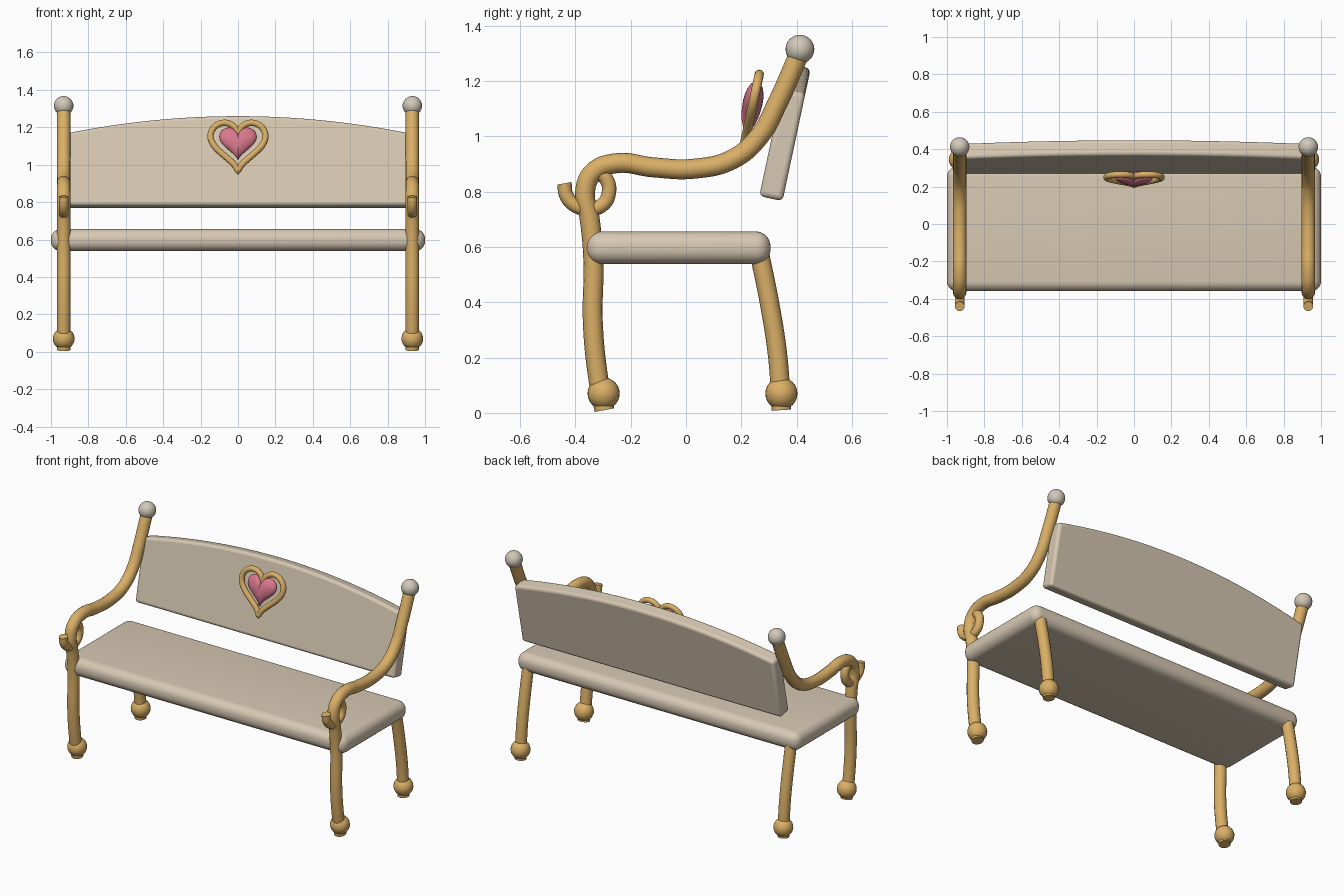
import bpy, bmesh
from math import sin, cos, pi, sqrt, radians
from mathutils import Matrix, Vector

cube = bpy.data.objects.get("Cube")
if cube:
    bpy.data.objects.remove(cube, do_unlink=True)


def material(name, rgb):
    m = bpy.data.materials.new(name)
    m.use_nodes = True
    m.diffuse_color = (*rgb, 1)
    bsdf = next(n for n in m.node_tree.nodes if n.type == 'BSDF_PRINCIPLED')
    bsdf.inputs["Base Color"].default_value = (*rgb, 1)
    return m


CREAM = material("cream", (0.68, 0.58, 0.45))
PEARL = material("pearl", (0.64, 0.58, 0.48))
GOLD = material("gold", (0.70, 0.43, 0.135))
PINK = material("pink", (0.70, 0.19, 0.27))

POST_X = 0.932
TILT = Matrix.Rotation(radians(-12), 4, 'X')


def add_mesh(name, mesh, mat, angle=40):
    mesh.materials.clear()
    mesh.materials.append(mat)
    ob = bpy.data.objects.new(name, mesh)
    bpy.context.collection.objects.link(ob)
    bpy.ops.object.select_all(action='DESELECT')
    ob.select_set(True)
    bpy.context.view_layer.objects.active = ob
    bpy.ops.object.shade_smooth_by_angle(angle=radians(angle))
    return ob


def from_bmesh(name, bm, mat, angle=40):
    bmesh.ops.recalc_face_normals(bm, faces=bm.faces)
    mesh = bpy.data.meshes.new(name)
    bm.to_mesh(mesh)
    bm.free()
    return add_mesh(name, mesh, mat, angle)


def tube(name, points, radius, mat, cyclic=False):
    """Round bar along a smooth path, as a mesh."""
    cu = bpy.data.curves.new(name + "_path", 'CURVE')
    cu.dimensions = '3D'
    cu.bevel_depth = radius
    cu.bevel_resolution = 6
    cu.use_fill_caps = True
    cu.resolution_u = 8
    sp = cu.splines.new('POLY' if cyclic else 'BEZIER')
    sp.use_cyclic_u = cyclic
    pts = sp.points if cyclic else sp.bezier_points
    pts.add(len(points) - 1)
    for p, co in zip(pts, points):
        if cyclic:
            p.co = (*co, 1)
        else:
            p.co = co
            p.handle_left_type = p.handle_right_type = 'AUTO'
    helper = bpy.data.objects.new(name + "_path", cu)
    bpy.context.collection.objects.link(helper)
    deps = bpy.context.evaluated_depsgraph_get()
    mesh = bpy.data.meshes.new_from_object(helper.evaluated_get(deps))
    bpy.data.objects.remove(helper, do_unlink=True)
    return add_mesh(name, mesh, mat, 50)


def ball(name, center, radius, mat):
    bm = bmesh.new()
    bmesh.ops.create_uvsphere(bm, u_segments=24, v_segments=16, radius=radius,
                              matrix=Matrix.Translation(center))
    return from_bmesh(name, bm, mat)


def bevel(ob, width, segments):
    mod = ob.modifiers.new("Rounding", 'BEVEL')
    mod.width = width
    mod.segments = segments
    mod.limit_method = 'ANGLE'
    mod.angle_limit = radians(40)


# Seat: one thick plank with round edges
bm = bmesh.new()
bmesh.ops.create_cube(bm, size=1, matrix=Matrix.Translation((0, -0.027, 0.597))
                      @ Matrix.Diagonal((2, 0.665, 0.118, 1)))
bmesh.ops.bevel(bm, geom=bm.edges[:], offset=0.053, segments=7,
                profile=0.5, affect='EDGES')
from_bmesh("seat", bm, CREAM, 35)

# Backrest: arched panel, leaning back
HALF_W, SIDE_H, MID_H, THICK = 0.92, 0.395, 0.49, 0.086
outline = [(-HALF_W, 0), (HALF_W, 0)]
for i in range(33):
    u = 1 - i / 16
    outline.append((HALF_W * u, SIDE_H + (MID_H - SIDE_H) * (1 - u * u)))
bm = bmesh.new()
face = bm.faces.new([bm.verts.new((x, -THICK / 2, z)) for x, z in outline])
ext = bmesh.ops.extrude_face_region(bm, geom=[face])
bmesh.ops.translate(bm, vec=(0, THICK, 0),
                    verts=[v for v in ext["geom"] if isinstance(v, bmesh.types.BMVert)])
bmesh.ops.transform(bm, matrix=Matrix.Translation((0, 0.307, 0.775)) @ TILT, verts=bm.verts)
backrest = from_bmesh("backrest", bm, CREAM, 35)
bevel(backrest, 0.018, 4)

# Side frames: paths as (y, z)
FRAME = [(-0.295, 0.01), (-0.318, 0.13), (-0.337, 0.33), (-0.335, 0.55),
         (-0.348, 0.70), (-0.365, 0.80), (-0.335, 0.87), (-0.25, 0.903),
         (-0.12, 0.888), (0.03, 0.883), (0.17, 0.918), (0.265, 1.0),
         (0.33, 1.12), (0.41, 1.30)]
BACK_LEG = [(0.265, 0.58), (0.305, 0.38), (0.332, 0.2), (0.345, 0.01)]
SCROLL = [(-0.44, 0.83), (-0.432, 0.785), (-0.40, 0.75), (-0.35, 0.738),
          (-0.305, 0.75), (-0.28, 0.79), (-0.288, 0.845), (-0.32, 0.87)]
for side, x in (("left", POST_X), ("right", -POST_X)):
    for part, path, r in (("arm_frame", FRAME, 0.036), ("back_leg", BACK_LEG, 0.035),
                          ("scroll", SCROLL, 0.026)):
        tube(f"{side}_{part}", [(x, y, z) for y, z in path], r, GOLD)
    ball(f"{side}_front_foot", (x, -0.298, 0.07), 0.058, GOLD)
    ball(f"{side}_back_foot", (x, 0.345, 0.07), 0.058, GOLD)
    ball(f"{side}_post_knob", (x, 0.412, 1.315), 0.052, PEARL)


# Heart ornament in front of the backrest
def heart(scale, n=64):
    result = []
    for i in range(n):
        t = 2 * pi * i / n
        z = 13 * cos(t) - 5 * cos(2 * t) - 2 * cos(3 * t) - cos(4 * t)
        result.append(Vector((16 * sin(t) ** 3, 0, z)) * scale)
    return result


place = Matrix.Translation((0, 0.242, 1.117)) @ TILT
tube("heart_ring", [place @ p for p in heart(0.0092)], 0.017, GOLD, cyclic=True)

# Puffy heart: nested outlines rising to the middle on both sides
base = heart(0.0063)
bm = bmesh.new()
rim = [bm.verts.new(p) for p in base]
for sign in (-1, 1):
    previous = rim
    for s in (0.96, 0.88, 0.75, 0.55, 0.3):
        depth = sign * 0.036 * sqrt(1 - s * s)
        ring = [bm.verts.new(p * s + Vector((0, depth, 0))) for p in base]
        for i in range(len(ring)):
            j = (i + 1) % len(ring)
            bm.faces.new((previous[i], previous[j], ring[j], ring[i]))
        previous = ring
    tip = bm.verts.new((0, sign * 0.036, 0))
    for i in range(len(previous)):
        bm.faces.new((previous[i], previous[(i + 1) % len(previous)], tip))
bmesh.ops.transform(bm, matrix=Matrix.Translation((0, 0, 0.008)) @ place, verts=bm.verts)
from_bmesh("heart_cushion", bm, PINK, 60)
